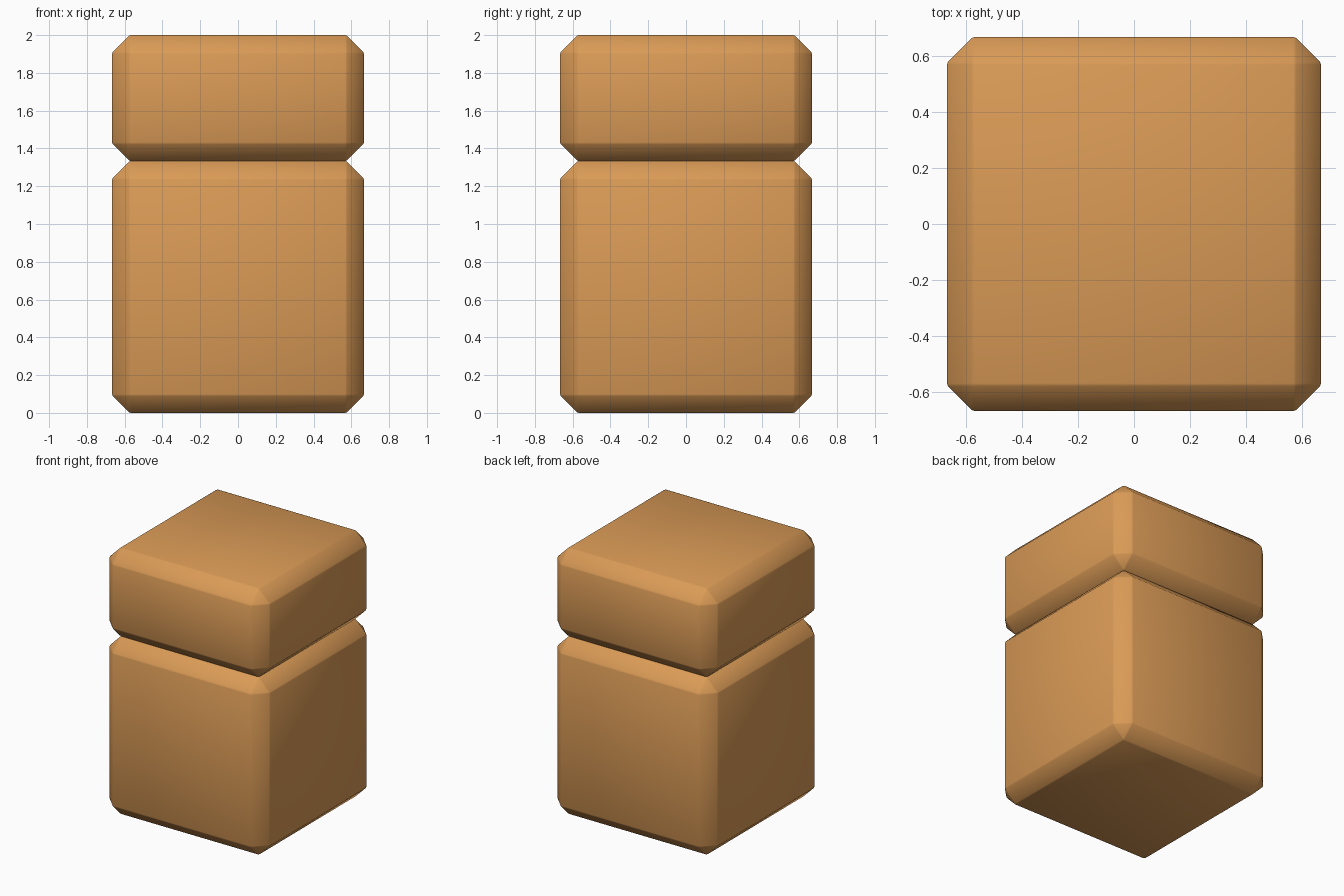
import bpy
import bmesh
import math

if "Cube" in bpy.data.objects:
    bpy.data.objects.remove(bpy.data.objects["Cube"])

HALF = 2 / 3 / 1.0      # half width of both blocks
CHAMFER = 0.093

wood = bpy.data.materials.new("warm tan")
wood.diffuse_color = (0.70, 0.325, 0.093, 1.0)
wood.use_nodes = True
wood.node_tree.nodes["Principled BSDF"].inputs["Base Color"].default_value = wood.diffuse_color


def add_bevel(obj, name, width):
    bevel = obj.modifiers.new(name, 'BEVEL')
    bevel.width = width
    bevel.segments = 1
    bevel.limit_method = 'ANGLE'
    bevel.angle_limit = math.radians(25)


def chamfered_block(name, z0, z1):
    """Square block between two heights, with flat chamfers and softened edges."""
    bm = bmesh.new()
    bmesh.ops.create_cube(bm, size=1)
    bmesh.ops.scale(bm, vec=(2 * HALF, 2 * HALF, z1 - z0), verts=bm.verts)
    for face in bm.faces:
        face.smooth = True
    mesh = bpy.data.meshes.new(name)
    bm.to_mesh(mesh)
    bm.free()
    obj = bpy.data.objects.new(name, mesh)
    bpy.context.collection.objects.link(obj)
    obj.location.z = (z0 + z1) / 2
    mesh.materials.append(wood)
    add_bevel(obj, "chamfer", CHAMFER)
    add_bevel(obj, "soft edge", 0.006)
    return obj


# Tall lower block and half-height upper block
chamfered_block("lower_block", 0.0, 4 / 3)
chamfered_block("upper_block", 4 / 3, 2.0)
